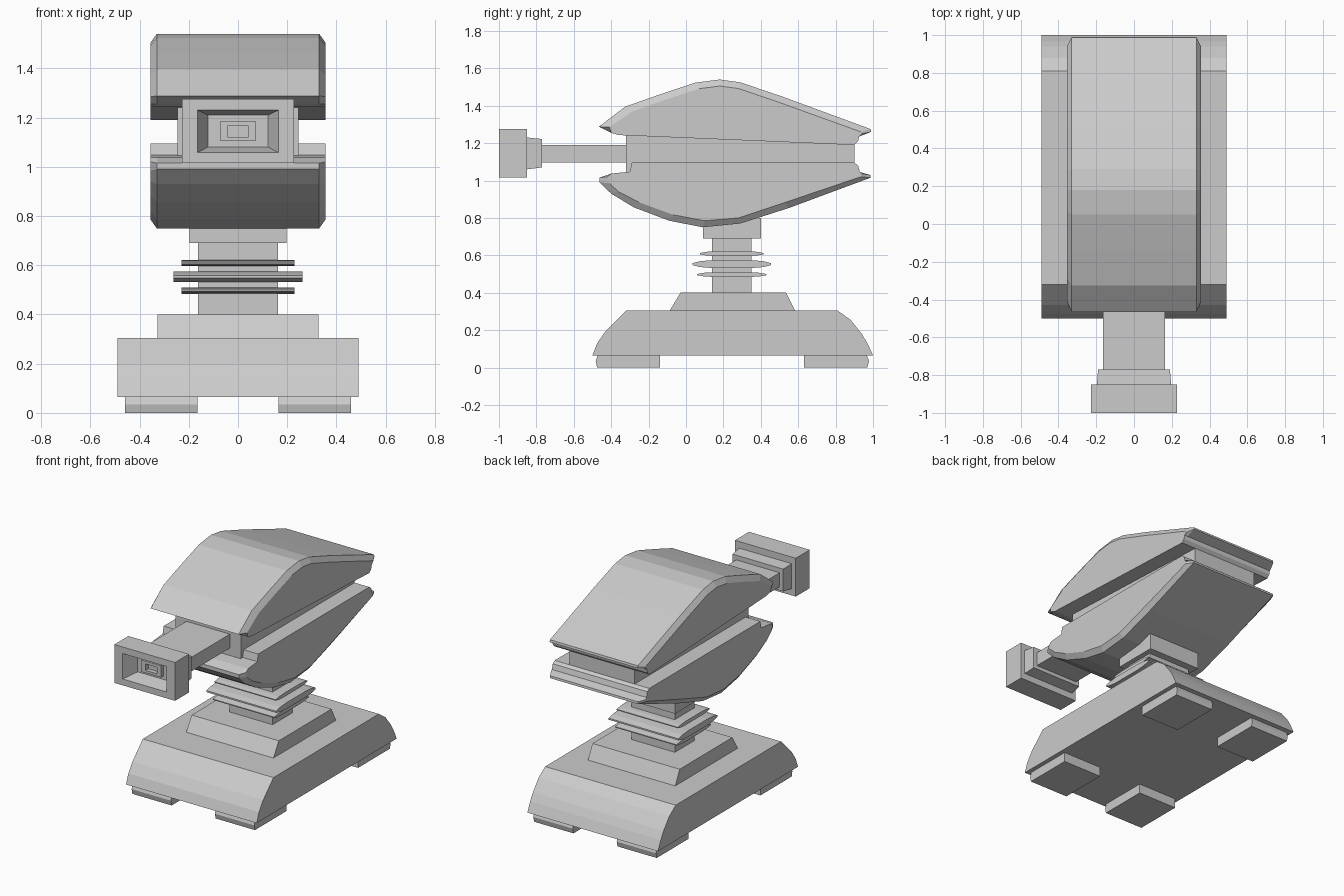
import bpy, bmesh


def loft(name, sections):
    """Skin matching closed sections of 3D points and cap both ends."""
    bm = bmesh.new()
    rings = [[bm.verts.new(p) for p in s] for s in sections]
    n = len(rings[0])
    for a, b in zip(rings, rings[1:]):
        for i in range(n):
            j = (i + 1) % n
            bm.faces.new((a[i], a[j], b[j], b[i]))
    bm.faces.new(rings[0][::-1])
    bm.faces.new(rings[-1])
    bmesh.ops.recalc_face_normals(bm, faces=bm.faces)
    me = bpy.data.meshes.new(name)
    bm.to_mesh(me)
    bm.free()
    ob = bpy.data.objects.new(name, me)
    bpy.context.collection.objects.link(ob)
    return ob


def prism(name, profile, x0, x1):
    """Extrude a (y, z) profile from x0 to x1."""
    return loft(name, [[(x, y, z) for y, z in profile] for x in (x0, x1)])


def box(name, x, y0, y1, z0, z1):
    return prism(name, [(y0, z0), (y1, z0), (y1, z1), (y0, z1)], -x, x)


def shell(name, rim, panel, shared):
    """Shell half: rim curve chamfered to a smaller side panel curve."""
    layers = [(-.355, panel), (-.33, rim), (.33, rim), (.355, panel)]
    return loft(name, [[(x, y, z) for y, z in c + shared] for x, c in layers])


# Base with curved front and back
prism("base", [(-.5, .065), (-.475, .13), (-.43, .195), (-.32, .305), (.81, .305),
               (.88, .255), (.94, .18), (.97, .13), (1, .065)], -.49, .49)
prism("base_step", [(-.09, .30), (.585, .30), (.535, .40), (-.03, .40)], -.327, .327)

# Four feet, outer edges slightly rounded
for side, x0, x1 in (("left", -.46, -.165), ("right", .165, .46)):
    prism(f"front_foot_{side}", [(-.475, 0), (-.14, 0), (-.14, .07), (-.47, .07),
                                 (-.483, .035)], x0, x1)
    prism(f"back_foot_{side}", [(.63, 0), (.97, 0), (.978, .035), (.965, .07),
                                (.63, .07)], x0, x1)

# Neck with three lens-shaped plates
box("neck", .162, .14, .35, .39, .70)
box("neck_cap", .198, .09, .40, .69, .80)
for i, (z, h, x, r) in enumerate([(.497, .013, .23, .185), (.553, .021, .262, .21),
                                  (.609, .013, .23, .17)]):
    up = [(-1, .25), (-.8, .75), (-.5, 1), (.5, 1), (.8, .75), (1, .25)]
    prof = [(.245 + a * r, z + b * h) for a, b in up]
    prof += [(.245 + a * r, z - b * h) for a, b in reversed(up)]
    prism(f"neck_plate_{i + 1}", prof, -x, x)

# Head: core between two chamfered shells
box("head_core", .245, -.32, .90, 1.0, 1.28)
shell("upper_shell",
      [(-.465, 1.288), (-.325, 1.395), (-.14, 1.46), (.05, 1.523), (.18, 1.54),
       (.29, 1.525), (.52, 1.447), (.987, 1.275), (.99, 1.26)],
      [(-.41, 1.285), (-.285, 1.37), (-.11, 1.432), (.07, 1.491), (.18, 1.505),
       (.28, 1.492), (.5, 1.417), (.935, 1.26), (.94, 1.25)],
      [(.925, 1.235), (.92, 1.21), (.9, 1.19), (-.36, 1.243), (-.40, 1.255)])
shell("lower_shell",
      [(-.463, 1.015), (-.463, .99), (-.4, .93), (-.28, .857), (-.09, .785),
       (.09, .75), (.29, .77), (.55, .853), (.987, 1.015), (.985, 1.03)],
      [(-.42, 1.02), (-.41, .985), (-.36, .94), (-.25, .883), (-.07, .817),
       (.1, .785), (.28, .80), (.53, .883), (.935, 1.02), (.94, 1.035)],
      [(.93, 1.045), (.92, 1.08), (.9, 1.095), (-.29, 1.095), (-.30, 1.047),
       (-.40, 1.037)])

# Barrel, collar and hollow muzzle lofted along y: (y, half width, z low, z high)
rings = [(-.30, .163, 1.095, 1.19), (-.77, .163, 1.095, 1.19),
         (-.77, .19, 1.07, 1.222), (-.85, .197, 1.06, 1.23),
         (-.85, .228, 1.015, 1.275), (-1, .228, 1.015, 1.275),
         (-1, .165, 1.058, 1.23), (-.90, .122, 1.08, 1.21),
         (-.90, .072, 1.105, 1.185), (-.93, .072, 1.105, 1.185),
         (-.93, .043, 1.122, 1.166), (-.90, .043, 1.122, 1.166)]
loft("barrel", [[(-w, y, a), (w, y, a), (w, y, b), (-w, y, b)] for y, w, a, b in rings])
